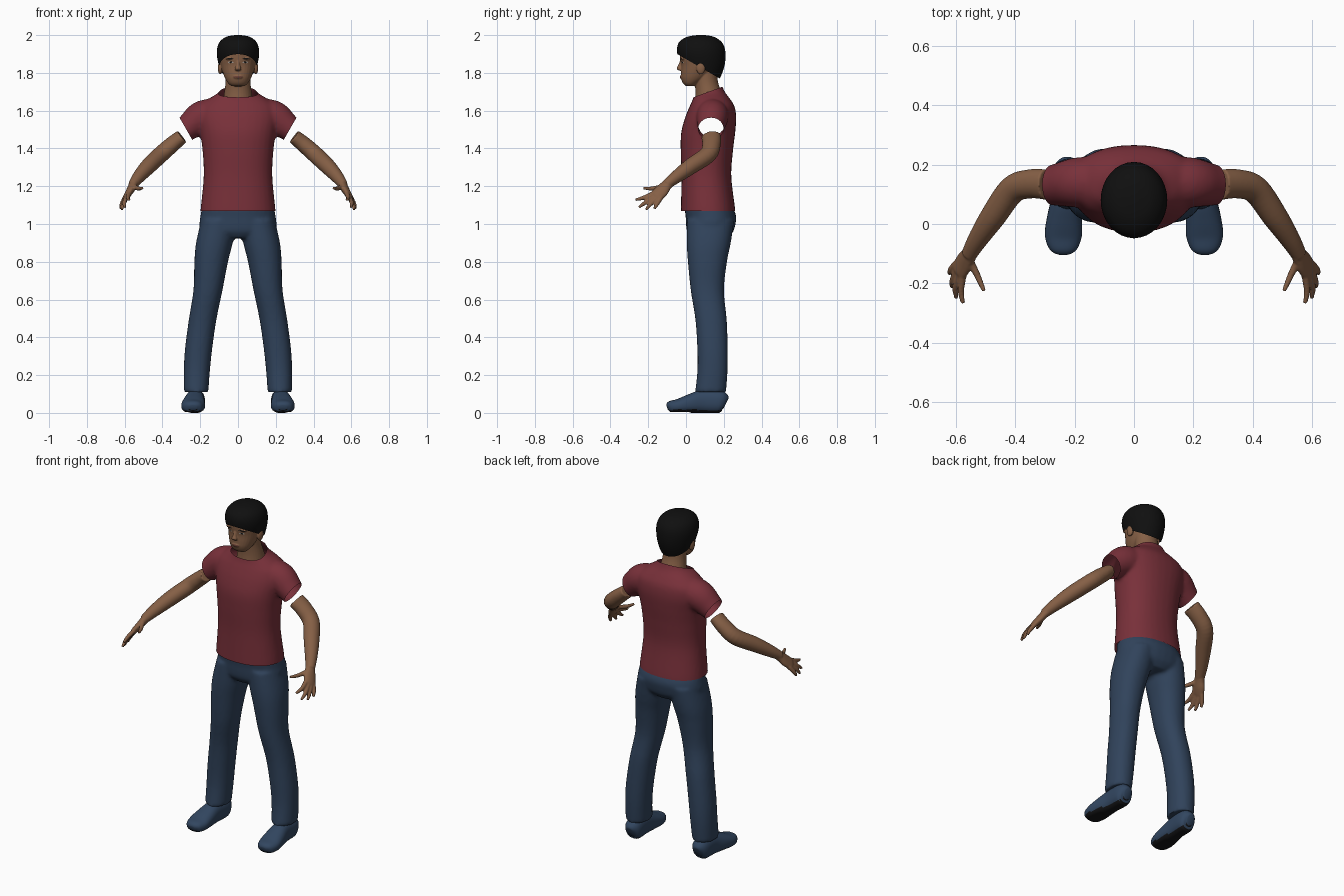
import bpy, bmesh, math
from mathutils import Vector, Matrix

if "Cube" in bpy.data.objects:
    bpy.data.objects.remove(bpy.data.objects["Cube"], do_unlink=True)


def material(name, r, g, b):
    m = bpy.data.materials.new(name)
    m.use_nodes = True
    m.diffuse_color = (r, g, b, 1)
    shader = m.node_tree.nodes["Principled BSDF"]
    shader.inputs["Base Color"].default_value = (r, g, b, 1)
    shader.inputs["Roughness"].default_value = 0.8
    return m


skin = material("brown skin", 0.235, 0.115, 0.06)
lip = material("lip brown", 0.14, 0.05, 0.035)
eye_white = material("eye white", 0.4, 0.36, 0.32)
black = material("black hair", 0.005, 0.005, 0.005)
red = material("red cotton", 0.19, 0.03, 0.042)
denim = material("blue denim", 0.03, 0.056, 0.105)
shoe_blue = material("shoe blue", 0.032, 0.062, 0.118)
sole = material("black sole", 0.008, 0.008, 0.009)


def spline(rows, steps=5):
    """Catmull-Rom interpolation through rows of numbers."""
    out = []
    for i in range(len(rows) - 1):
        a, b, c, d = (rows[max(0, min(len(rows) - 1, i + k))] for k in (-1, 0, 1, 2))
        for k in range(steps):
            t = k / steps
            out.append([q + t * (r - p) / 2 + t * t * (2 * p - 5 * q + 4 * r - s) / 2
                        + t ** 3 * (3 * q - p - 3 * r + s) / 2
                        for p, q, r, s in zip(a, b, c, d)])
    return out + [list(rows[-1])]


def loft(bm, rows, side=None, mirror=1, power=1.0, sides=32):
    """Closed loft of rings (x, y, z, half width, half height)."""
    rows = spline(rows)
    rings = []
    for i, (x, y, z, w, h) in enumerate(rows):
        u, v = Vector((1, 0, 0)), Vector((0, 1, 0))
        if side:
            ahead, behind = rows[min(i + 1, len(rows) - 1)], rows[max(i - 1, 0)]
            t = (Vector(ahead[:3]) - Vector(behind[:3])).normalized()
            v = t.cross(Vector(side)).normalized()
            u = v.cross(t)
        ring = []
        for k in range(sides):
            a = 2 * math.pi * k / sides
            ca, sa = (math.copysign(abs(f) ** power, f) for f in (math.cos(a), math.sin(a)))
            p = Vector((x, y, z)) + u * w * ca + v * h * sa
            ring.append(bm.verts.new((p.x * mirror, p.y, p.z)))
        rings.append(ring)
    for a, b in zip(rings, rings[1:]):
        for k in range(sides):
            j = (k + 1) % sides
            bm.faces.new((a[k], a[j], b[j], b[k]))
    bm.faces.new(rings[0])
    bm.faces.new(rings[-1])


def stack(bm, rows, cx=False, **kw):
    """Loft of level rings (z, centre x, front y, back y, half width)."""
    loft(bm, [(x, (f + b) / 2, z, w, (b - f) / 2) for z, x, f, b, w in rows], **kw)


def ball(bm, centre, size):
    m = Matrix.Translation(centre) @ Matrix.Diagonal((*size, 1))
    bmesh.ops.create_uvsphere(bm, u_segments=20, v_segments=12, radius=1, matrix=m)


def finish(bm, name, mats, voxel=0, smooth=4, cuts=()):
    """Blend overlapping parts, trim by planes and shade smooth."""
    bmesh.ops.recalc_face_normals(bm, faces=bm.faces)
    mesh = bpy.data.meshes.new(name)
    bm.to_mesh(mesh)
    bm.free()
    ob = bpy.data.objects.new(name, mesh)
    bpy.context.collection.objects.link(ob)
    if voxel:
        r = ob.modifiers.new("blend", 'REMESH')
        r.mode, r.voxel_size = 'VOXEL', voxel
        s = ob.modifiers.new("soften", 'SMOOTH')
        s.factor, s.iterations = 0.5, smooth
        graph = bpy.context.evaluated_depsgraph_get()
        mesh = bpy.data.meshes.new_from_object(ob.evaluated_get(graph))
        ob.modifiers.clear()
        ob.data = mesh
        mesh.name = name
    bm = bmesh.new()
    bm.from_mesh(mesh)
    for point, normal, region in cuts:
        faces = [f for f in bm.faces if region(f.calc_center_median())]
        geom = list({v for f in faces for v in f.verts}) + list({e for f in faces for e in f.edges}) + faces
        bmesh.ops.bisect_plane(bm, geom=geom, plane_co=point, plane_no=normal, clear_outer=True)
    bm.to_mesh(mesh)
    bm.free()
    mesh.materials.clear()
    for m in mats:
        mesh.materials.append(m)
    mesh.shade_smooth()
    mesh.set_sharp_from_angle(angle=math.radians(50))
    return ob


# Shirt: torso and sleeves blended, then trimmed open at hem, collar and cuffs
bm = bmesh.new()
stack(bm, [(1.03, 0, -.027, .262, .2), (1.08, 0, -.027, .26, .198), (1.25, 0, -.024, .24, .182),
           (1.38, 0, -.028, .248, .187), (1.48, 0, -.026, .26, .2), (1.56, 0, -.006, .266, .215),
           (1.62, 0, .018, .258, .205), (1.66, 0, .036, .235, .16), (1.70, 0, .044, .205, .1),
           (1.75, 0, .05, .185, .082)], power=.9)
for s in (1, -1):
    loft(bm, [(.09, .14, 1.585, .085, .08), (.185, .14, 1.567, .085, .088), (.25, .133, 1.522, .073, .074),
              (.29, .13, 1.49, .066, .063), (.34, .13, 1.46, .064, .06)], side=(0, 1, 0), mirror=s)
finish(bm, "shirt", [red], .01, 5, [
    ((0, 0, 1.07), (0, 0, -1), lambda c: c.z < 1.12),
    ((0, .1, 1.693), (0, -.34, .94), lambda c: c.z > 1.64 and abs(c.x) < .14),
    ((.275, 0, 1.503), (.87, 0, -.5), lambda c: c.x > .215 and c.z > 1.38),
    ((-.275, 0, 1.503), (-.87, 0, -.5), lambda c: c.x < -.215 and c.z > 1.38)])

# Trousers: hips and two legs
bm = bmesh.new()
stack(bm, [(.925, 0, .03, .22, .1), (.96, 0, .006, .25, .19), (1.0, 0, 0, .262, .204),
           (1.04, 0, -.002, .266, .199), (1.085, 0, -.008, .25, .192)], power=.9)
for s in (1, -1):
    stack(bm, [(.11, .222, .048, .212, .065), (.22, .218, .06, .22, .069), (.335, .209, .06, .221, .072),
               (.49, .188, .05, .216, .073), (.65, .159, .025, .201, .077), (.8, .142, .01, .217, .089),
               (.9, .125, .004, .237, .097), (1.02, .1, .005, .255, .095)], mirror=s, power=.92)
finish(bm, "trousers", [denim], .01, 4)

# Shoes with dark undersides
for s, label in ((1, "left"), (-1, "right")):
    bm = bmesh.new()
    loft(bm, [(.238, -.1, .028, .02, .014), (.238, -.085, .032, .046, .03), (.238, -.04, .036, .062, .038),
              (.234, .02, .048, .059, .05), (.228, .09, .06, .05, .062), (.225, .17, .06, .05, .062),
              (.225, .2, .055, .04, .05), (.225, .212, .05, .02, .03)], side=(1, 0, 0), mirror=s, power=.85)
    for v in bm.verts:
        v.co.z = max(v.co.z, .004 if v.co.y < .02 else 0)
    shoe = finish(bm, label + "_shoe", [shoe_blue, sole])
    for f in shoe.data.polygons:
        f.material_index = int(f.normal.z < -.6)

# Arms with palm, four fingers and thumb
across = (.022, .055, -.025)
fingers = [  # knuckle, middle joint, tip
    ((.575, -.165, 1.165), (.583, -.222, 1.14), (.576, -.268, 1.128)),
    ((.585, -.16, 1.152), (.601, -.213, 1.115), (.598, -.25, 1.088)),
    ((.592, -.148, 1.145), (.61, -.188, 1.105), (.614, -.212, 1.076)),
    ((.597, -.132, 1.14), (.616, -.154, 1.105), (.622, -.168, 1.08)),
    ((.555, -.118, 1.2), (.527, -.175, 1.188), (.505, -.226, 1.19))]
for s, label in ((1, "left"), (-1, "right")):
    bm = bmesh.new()
    loft(bm, [(.297, .133, 1.463, .052, .037), (.35, .135, 1.42, .049, .042), (.41, .115, 1.367, .047, .044),
              (.475, .025, 1.305, .043, .042), (.525, -.05, 1.25, .034, .034),
              (.557, -.105, 1.208, .026, .025)], side=(.3, .9, 0), mirror=s)
    loft(bm, [(.545, -.085, 1.222, .027, .023), (.558, -.108, 1.2, .031, .022), (.572, -.13, 1.175, .038, .02),
              (.588, -.156, 1.15, .037, .016), (.593, -.165, 1.143, .03, .012)], side=across, mirror=s)
    for a, b, c in fingers:
        loft(bm, [(*a, .013, .013), (*b, .0115, .011), (*c, .007, .007)], side=across, mirror=s, sides=16)
    finish(bm, label + "_arm", [skin], .005, 2)

# Head: skull, neck, nose, ears, lips and chin blended together
bm = bmesh.new()
stack(bm, [(1.73, 0, .0, .05, .035), (1.745, 0, -.016, .07, .052), (1.77, 0, -.026, .11, .068),
           (1.8, 0, -.027, .14, .08), (1.84, 0, -.026, .17, .091), (1.88, 0, -.032, .185, .096),
           (1.93, 0, -.032, .185, .094), (1.965, 0, 0, .15, .07)], power=.95)
loft(bm, [(0, .13, 1.62, .085, .085), (0, .12, 1.69, .074, .07), (0, .108, 1.75, .066, .062),
          (0, .1, 1.82, .066, .062)])
loft(bm, [(0, -.02, 1.868, .009, .01), (0, -.03, 1.84, .011, .012), (0, -.036, 1.822, .017, .013),
          (0, -.028, 1.812, .014, .01)], sides=16)
ball(bm, (0, -.022, 1.778), (.026, .011, .011))
for s in (1, -1):
    ball(bm, (s * .094, .078, 1.826), (.013, .024, .034))
    ball(bm, (s * .04, -.014, 1.876), (.026, .014, .009))
head = finish(bm, "head", [skin, lip, eye_white, black], .0032, 4)

# Painted features: (material, x, z, half width, half height)
features = [(1, 0, 1.778, .026, .006), (2, .039, 1.855, .015, .0055), (3, .039, 1.856, .0065, .006),
            (3, .041, 1.8755, .02, .0036)]
for f in head.data.polygons:
    c = f.center
    if c.y < .03:
        for index, x, z, w, h in features:
            if ((abs(c.x) - x) / w) ** 2 + ((c.z - z) / h) ** 2 < 1:
                f.material_index = index

# Hair: cap trimmed along a line falling from fringe to nape
bm = bmesh.new()
stack(bm, [(1.75, 0, .04, .17, .07), (1.8, 0, 0, .192, .09), (1.85, 0, -.03, .206, .104),
           (1.9, 0, -.046, .209, .112), (1.94, 0, -.046, .202, .108), (1.97, 0, -.03, .182, .092),
           (1.992, 0, .01, .145, .06), (2.0, 0, .06, .1, .015)])
finish(bm, "hair", [black], cuts=[((0, -.04, 1.896), (0, -.5, -.87), lambda c: True)])
